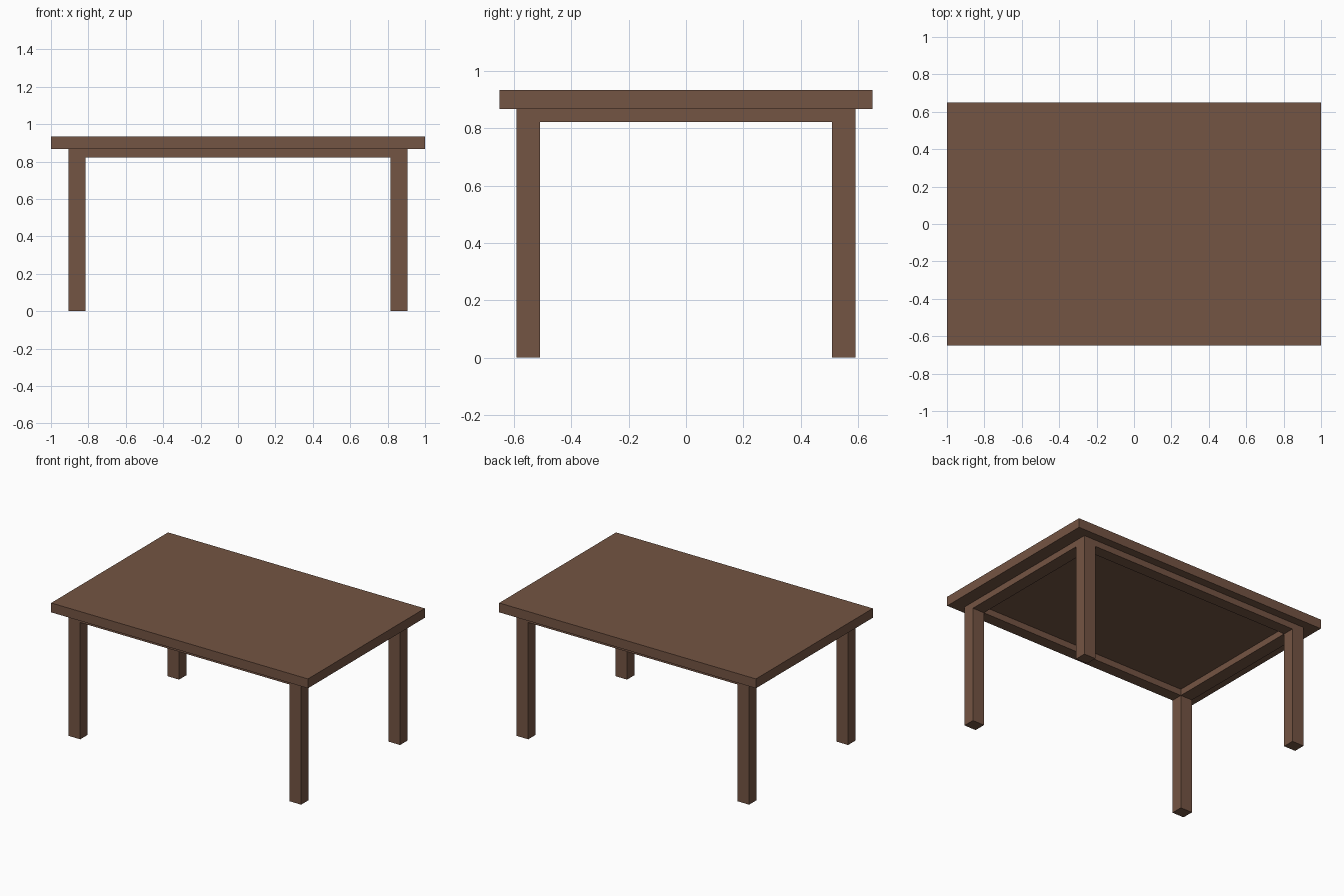
import bpy

if "Cube" in bpy.data.objects:
    bpy.data.objects.remove(bpy.data.objects["Cube"])

wood = bpy.data.materials.new("brown wood")
wood.diffuse_color = (0.175, 0.089, 0.056, 1.0)
wood.use_nodes = True
wood.node_tree.nodes["Principled BSDF"].inputs["Base Color"].default_value = wood.diffuse_color


def box(name, lo, hi):
    """Axis-aligned box between two corners."""
    size = [b - a for a, b in zip(lo, hi)]
    centre = [(a + b) / 2 for a, b in zip(lo, hi)]
    bpy.ops.mesh.primitive_cube_add(size=1, location=centre)
    ob = bpy.context.object
    ob.name = name
    ob.scale = size
    bpy.ops.object.transform_apply(location=False, rotation=False, scale=True)
    ob.data.materials.append(wood)
    return ob


TOP, UNDER, RAIL = 0.933, 0.867, 0.822      # heights
XO, XI = 0.906, 0.815                       # leg outer / inner x
YO, YI = 0.591, 0.509                       # leg outer / inner y

# Table top
box("table_top", (-1, -0.65, UNDER), (1, 0.65, TOP))

# Four legs, reaching up to the table top
for sx, side in ((-1, "left"), (1, "right")):
    for sy, end in ((-1, "front"), (1, "back")):
        xs = sorted((sx * XI, sx * XO))
        ys = sorted((sy * YI, sy * YO))
        box(f"{end}_{side}_leg", (xs[0], ys[0], 0), (xs[1], ys[1], UNDER))

# Apron rails between the legs, flush with them
for s, name in ((-1, "front"), (1, "back")):
    ys = sorted((s * YI, s * YO))
    box(f"{name}_apron", (-XI, ys[0], RAIL), (XI, ys[1], UNDER))
for s, name in ((-1, "left"), (1, "right")):
    xs = sorted((s * XI, s * XO))
    box(f"{name}_apron", (xs[0], -YI, RAIL), (xs[1], YI, UNDER))
